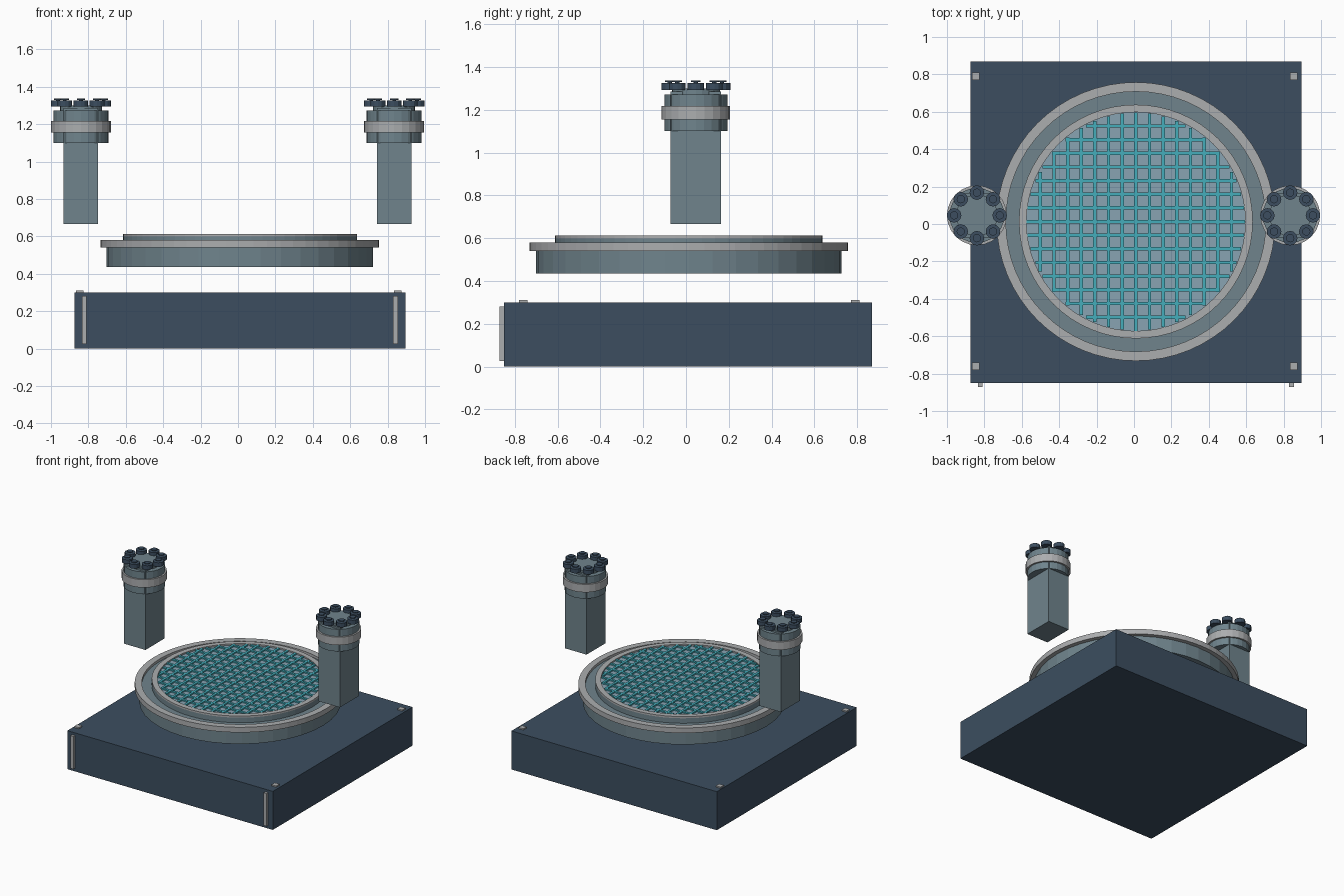
import bpy, bmesh, math
from mathutils import Matrix

old = bpy.data.objects.get("Cube")
if old:
    bpy.data.objects.remove(old, do_unlink=True)


def material(name, rgb):
    m = bpy.data.materials.new(name)
    m.use_nodes = True
    color = (*rgb, 1)
    m.diffuse_color = color
    m.node_tree.nodes["Principled BSDF"].inputs["Base Color"].default_value = color
    return m


NAVY = material("navy", (0.045, 0.076, 0.117))
SLATE = material("slate", (0.16, 0.23, 0.265))
SILVER = material("silver", (0.41, 0.42, 0.43))
TEAL = material("teal", (0.06, 0.42, 0.5))
PALE = material("pale blue", (0.25, 0.37, 0.45))


def finish(name, bm, mat):
    bmesh.ops.recalc_face_normals(bm, faces=bm.faces)
    mesh = bpy.data.meshes.new(name)
    bm.to_mesh(mesh)
    bm.free()
    mesh.materials.append(mat)
    ob = bpy.data.objects.new(name, mesh)
    bpy.context.collection.objects.link(ob)
    return ob


def add_box(bm, x, y, z0, z1, sx, sy):
    move = Matrix.Translation((x, y, (z0 + z1) / 2))
    bmesh.ops.create_cube(bm, size=1, matrix=move @ Matrix.Diagonal((sx, sy, z1 - z0, 1)))


def add_disc(bm, x, y, z0, z1, r, sides):
    bmesh.ops.create_cone(bm, cap_ends=True, segments=sides, radius1=r, radius2=r,
                          depth=z1 - z0, matrix=Matrix.Translation((x, y, (z0 + z1) / 2)))


def box(name, mat, *dims):
    bm = bmesh.new()
    add_box(bm, *dims)
    return finish(name, bm, mat)


def disc(name, mat, *dims):
    bm = bmesh.new()
    add_disc(bm, *dims)
    return finish(name, bm, mat)


def ring(name, mat, x, y, z0, z1, inner, outer, sides):
    bm = bmesh.new()
    loops = []
    for i in range(sides):
        a = math.tau * i / sides
        loops.append([bm.verts.new((x + r * math.cos(a), y + r * math.sin(a), z))
                      for r, z in ((inner, z0), (outer, z0), (outer, z1), (inner, z1))])
    for i, a in enumerate(loops):
        b = loops[(i + 1) % sides]
        for j in range(4):
            k = (j + 1) % 4
            bm.faces.new((a[j], b[j], b[k], a[k]))
    return finish(name, bm, mat)


# Base block with corner pads and front strips
CX, CY = 0.01, 0.013
box("base", NAVY, CX, 0.01, 0, 0.3, 1.77, 1.72)
pads, strips = bmesh.new(), bmesh.new()
for side in (-1, 1):
    for y in (-0.76, 0.79):
        add_box(pads, CX - 0.005 + side * 0.85, y, 0.295, 0.31, 0.04, 0.04)
    add_box(strips, CX + side * 0.832, -0.859, 0.025, 0.28, 0.025, 0.023)
finish("corner_pads", pads, SILVER)
finish("front_strips", strips, SILVER)

# Round platform
disc("platform_drum", SLATE, CX, CY, 0.435, 0.56, 0.713, 40)
ring("platform_rim", SILVER, CX, CY, 0.54, 0.58, 0.695, 0.745, 64)
disc("platform_step", SLATE, CX, CY, 0.55, 0.599, 0.625, 64)
ring("step_rim", SILVER, CX, CY, 0.599, 0.612, 0.585, 0.625, 64)
disc("platform_panel", PALE, CX, CY, 0.59, 0.601, 0.586, 64)

# Raised lattice clipped to the round panel
lattice = bmesh.new()
PITCH, RADIUS, BAR = 0.073, 0.584, 0.018
for i in range(-7, 8):
    d = i * PITCH
    length = 2 * math.sqrt(RADIUS ** 2 - (abs(d) + BAR / 2) ** 2)
    add_box(lattice, CX + d, CY, 0.597, 0.612, BAR, length)
    add_box(lattice, CX, CY + d, 0.597, 0.611, length, BAR)
finish("panel_lattice", lattice, TEAL)

# Two floating towers with crowns of studs
TY = 0.046
for side, x in (("right", -0.84), ("left", 0.835)):
    box(side + "_column", SLATE, x, TY, 0.665, 1.285, 0.185, 0.235)
    disc(side + "_collar", SLATE, x, TY, 1.1, 1.272, 0.147, 24)
    ring(side + "_band", SILVER, x, TY, 1.155, 1.217, 0.14, 0.16, 24)
    disc(side + "_neck", SLATE, x, TY, 1.27, 1.3, 0.112, 24)
    studs = bmesh.new()
    for i in range(8):
        a = math.tau * i / 8
        sx, sy = x + 0.122 * math.cos(a), TY + 0.122 * math.sin(a)
        add_disc(studs, sx, sy, 1.293, 1.325, 0.039, 12)
        add_disc(studs, sx, sy, 1.325, 1.331, 0.01, 8)
        add_disc(studs, sx, sy, 1.33, 1.336, 0.022, 12)
    finish(side + "_crown_studs", studs, NAVY)
